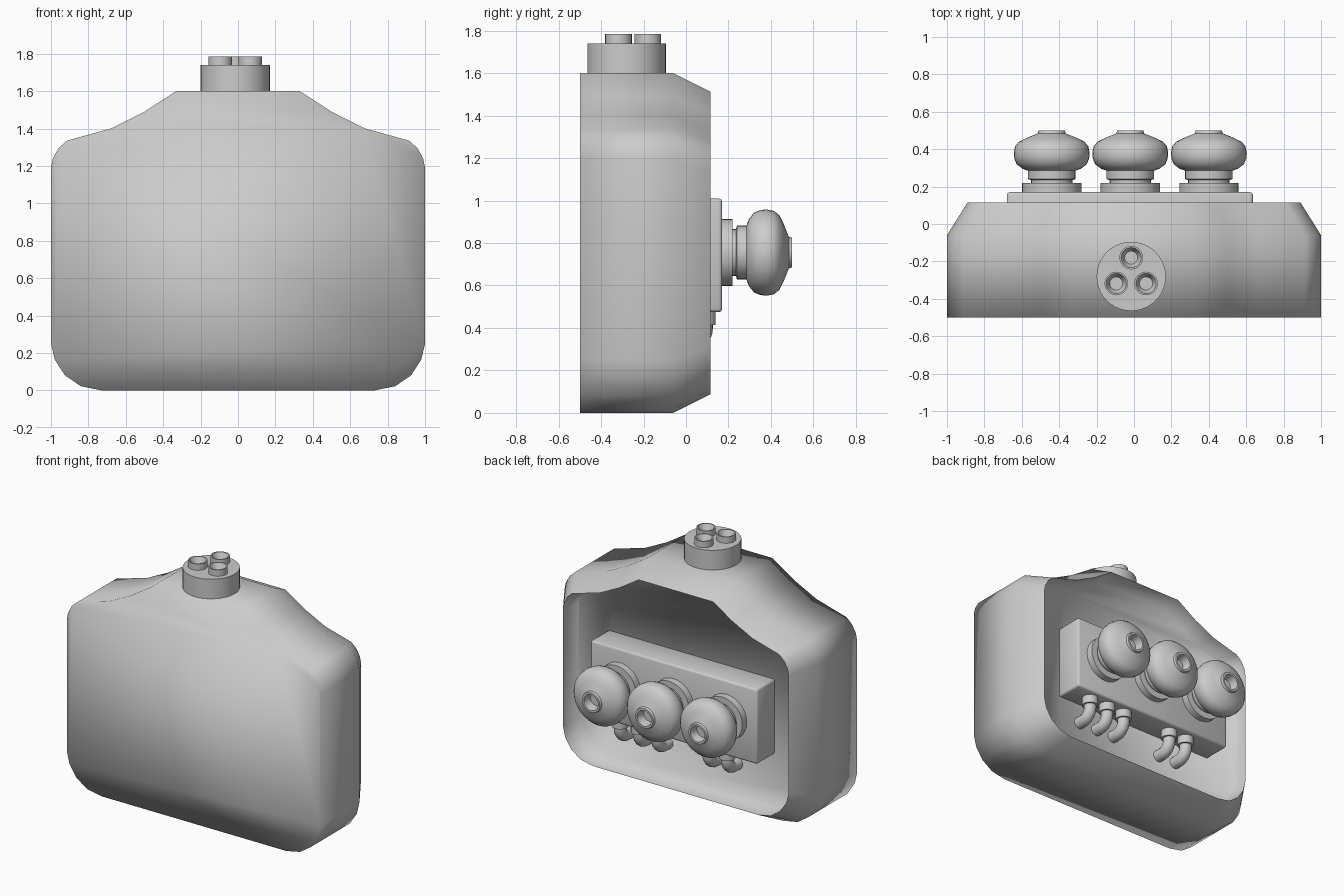
import bpy, bmesh, math
from mathutils import Matrix, Vector

if "Cube" in bpy.data.objects:
    bpy.data.objects.remove(bpy.data.objects["Cube"])


def finish(bm, name, angle=None):
    bmesh.ops.recalc_face_normals(bm, faces=bm.faces)
    for f in bm.faces:
        f.smooth = True
    if angle:
        for e in bm.edges:
            if len(e.link_faces) == 2 and e.calc_face_angle() > math.radians(angle):
                e.smooth = False
    me = bpy.data.meshes.new(name)
    bm.to_mesh(me)
    bm.free()
    ob = bpy.data.objects.new(name, me)
    bpy.context.collection.objects.link(ob)
    return ob


def loft(bm, rings, cap_start=True, cap_end=True):
    """Bridge rings of points with quads; returns the vertex rings."""
    vs = [[bm.verts.new(p) for p in r] for r in rings]
    n = len(vs[0])
    for a, b in zip(vs, vs[1:]):
        for i in range(n):
            j = (i + 1) % n
            bm.faces.new((a[i], a[j], b[j], b[i]))
    if cap_start:
        bm.faces.new(vs[0])
    if cap_end:
        bm.faces.new(vs[-1])
    return vs


def lathe(name, profile, origin, axis='Z', seg=32):
    """Revolve (radius, height) pairs around Z or Y."""
    m = Matrix.Translation(origin)
    if axis == 'Y':
        m = m @ Matrix.Rotation(-math.pi / 2, 4, 'X')
    rings = [[m @ Vector((r * math.cos(2 * math.pi * i / seg),
                          r * math.sin(2 * math.pi * i / seg), h))
              for i in range(seg)] for r, h in profile]
    bm = bmesh.new()
    loft(bm, rings)
    return finish(bm, name, 35)


# Body shell: outline lofted front to back, chamfered, with a recessed back
half = [(.33, 1.60), (.5, 1.49), (.68, 1.40), (.915, 1.335), (.96, 1.295), (.99, 1.24),
        (1, 1.19), (1, .25), (.98, .165), (.925, .08), (.84, .022), (.73, 0)]
outline = half + [(-x, z) for x, z in reversed(half)]


def ring(y, s):
    return [(x * s, y, .8 + (z - .8) * s) for x, z in outline]


bm = bmesh.new()
rings = loft(bm, [ring(-.5, 1), ring(-.06, 1), ring(.115, .89), ring(-.03, .87)])
rim = set(rings[2])
rim_edges = [e for e in bm.edges if e.verts[0] in rim and e.verts[1] in rim]
for e in rim_edges:
    e.smooth = False
finish(bm, "body_shell")

# Top cap with three open ports
CX = -.015
lathe("top_cap", [(.185, 1.58), (.185, 1.74)], (CX, -.28, 0), seg=40)
for i in range(3):
    a = math.radians(90 + 120 * i)
    lathe("top_port", [(.063, 1.72), (.063, 1.785), (.054, 1.785), (.035, 1.742)],
          (CX + .092 * math.cos(a), -.272 + .092 * math.sin(a), 0), seg=24)

# Control box mounted in the recess
bm = bmesh.new()
bmesh.ops.create_cube(bm, size=1, matrix=Matrix.Translation((-.022, .065, .742))
                      @ Matrix.Diagonal((1.315, .21, .535, 1)))
bmesh.ops.bevel(bm, geom=bm.edges[:], offset=.015, segments=2, affect='EDGES', profile=.5)
finish(bm, "control_box", 50)

# Three valve knobs with base discs
knob = [(.11, .20), (.11, .235), (.127, .24), (.127, .285), (.155, .295), (.188, .32),
        (.2, .35), (.203, .38), (.196, .415), (.175, .44), (.135, .46), (.075, .484),
        (.07, .50), (.056, .50), (.045, .44)]
for x in (-.44, -.02, .40):
    lathe("knob_base", [(.158, .16), (.158, .22)], (x, 0, .755), 'Y')
    lathe("valve_knob", knob, (x, 0, .755), 'Y')

# Elbow pipes below the box, curving into the recess
for x in (.46, .31, .165, -.24, -.385):
    lathe("pipe_collar", [(.055, .415), (.055, .49)], (x, .085, 0), seg=20)
    path = [(.085, .43, 0)]
    for k in range(7):
        t = math.pi / 2 * k / 6
        path.append((.015 + .07 * math.cos(t), .40 - .07 * math.sin(t), t))
    path.append((-.04, .33, math.pi / 2))
    bm = bmesh.new()
    pr = []
    for y, z, t in path:
        pr.append([(x + .042 * math.cos(u), y + .042 * math.sin(u) * math.cos(t),
                    z - .042 * math.sin(u) * math.sin(t))
                   for u in [2 * math.pi * i / 16 for i in range(16)]])
    loft(bm, pr)
    finish(bm, "elbow_pipe", 50)
